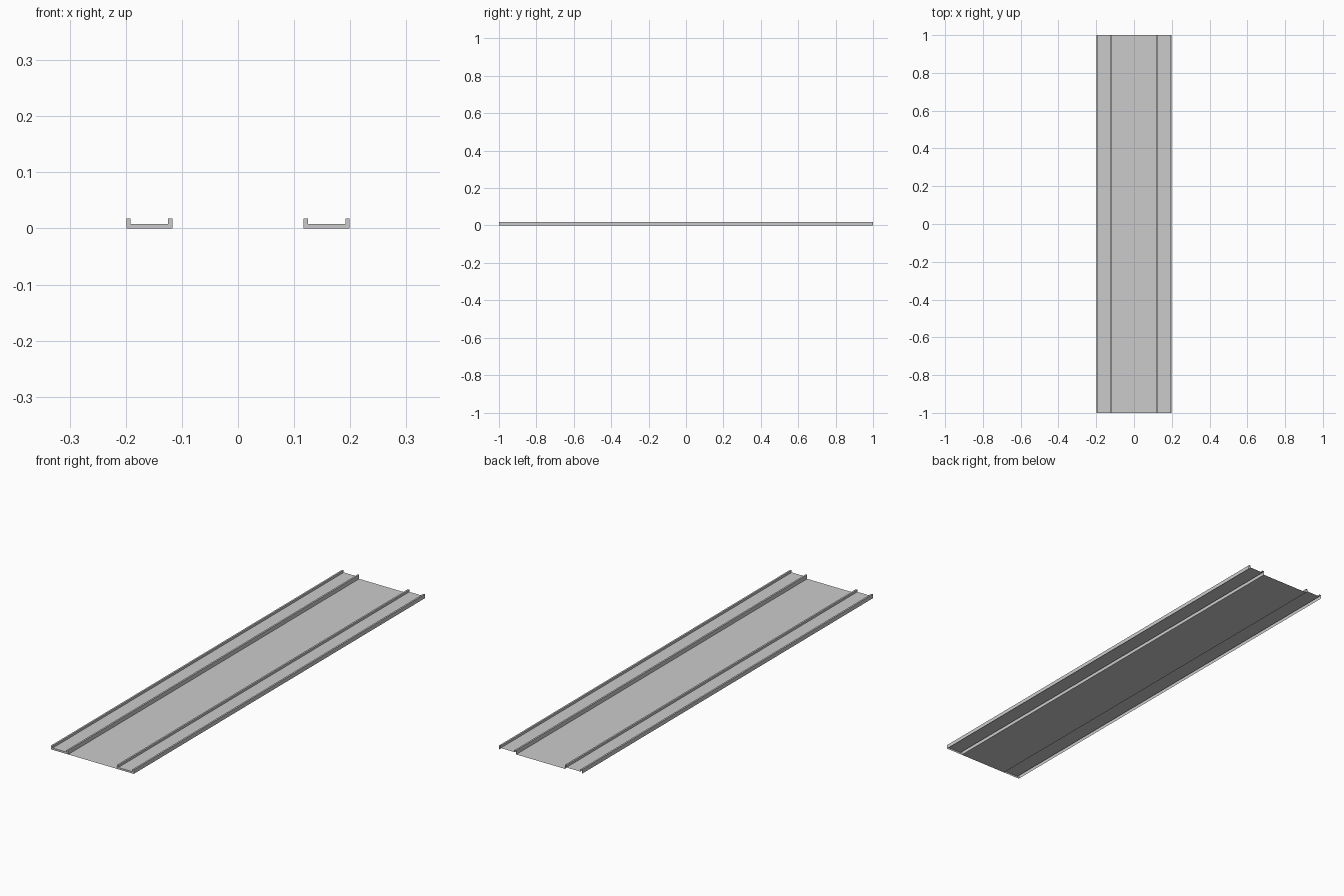
import bpy, bmesh

if "Cube" in bpy.data.objects:
    bpy.data.objects.remove(bpy.data.objects["Cube"])

HALF_LEN = 1.0
IN, OUT = 0.117, 0.199      # inner and outer edge of each rail
WALL, FLOOR, TOP = 0.0075, 0.008, 0.0175


def make_object(name, bm):
    mesh = bpy.data.meshes.new(name)
    bm.to_mesh(mesh)
    bm.free()
    obj = bpy.data.objects.new(name, mesh)
    bpy.context.collection.objects.link(obj)
    return obj


def sweep(bm, profile):
    """Sweep an open x-z profile along the length as a thin shell."""
    front = [bm.verts.new((x, -HALF_LEN, z)) for x, z in profile]
    back = [bm.verts.new((x, HALF_LEN, z)) for x, z in profile]
    for i in range(len(profile) - 1):
        bm.faces.new((front[i], front[i + 1], back[i + 1], back[i]))
    return front


# Thin flat deck between the rails
bm = bmesh.new()
sweep(bm, [(-IN, 0), (IN, 0)])
make_object("deck", bm)

# Channel rails: hollow underneath, open at the back, capped at the front
bm = bmesh.new()
section = [(IN, 0), (IN, TOP), (IN + WALL, TOP), (IN + WALL, FLOOR),
           (OUT - WALL, FLOOR), (OUT - WALL, TOP), (OUT, TOP), (OUT, 0)]
a, b, c, d, e, f, g, h = sweep(bm, section[::-1])
bm.faces.new((a, b, c, d, e, f, g, h))
bmesh.ops.recalc_face_normals(bm, faces=bm.faces[:])
rails = make_object("side_rails", bm)
mirror = rails.modifiers.new("mirror", 'MIRROR')
mirror.use_axis[0] = True
mirror.use_mirror_merge = False
